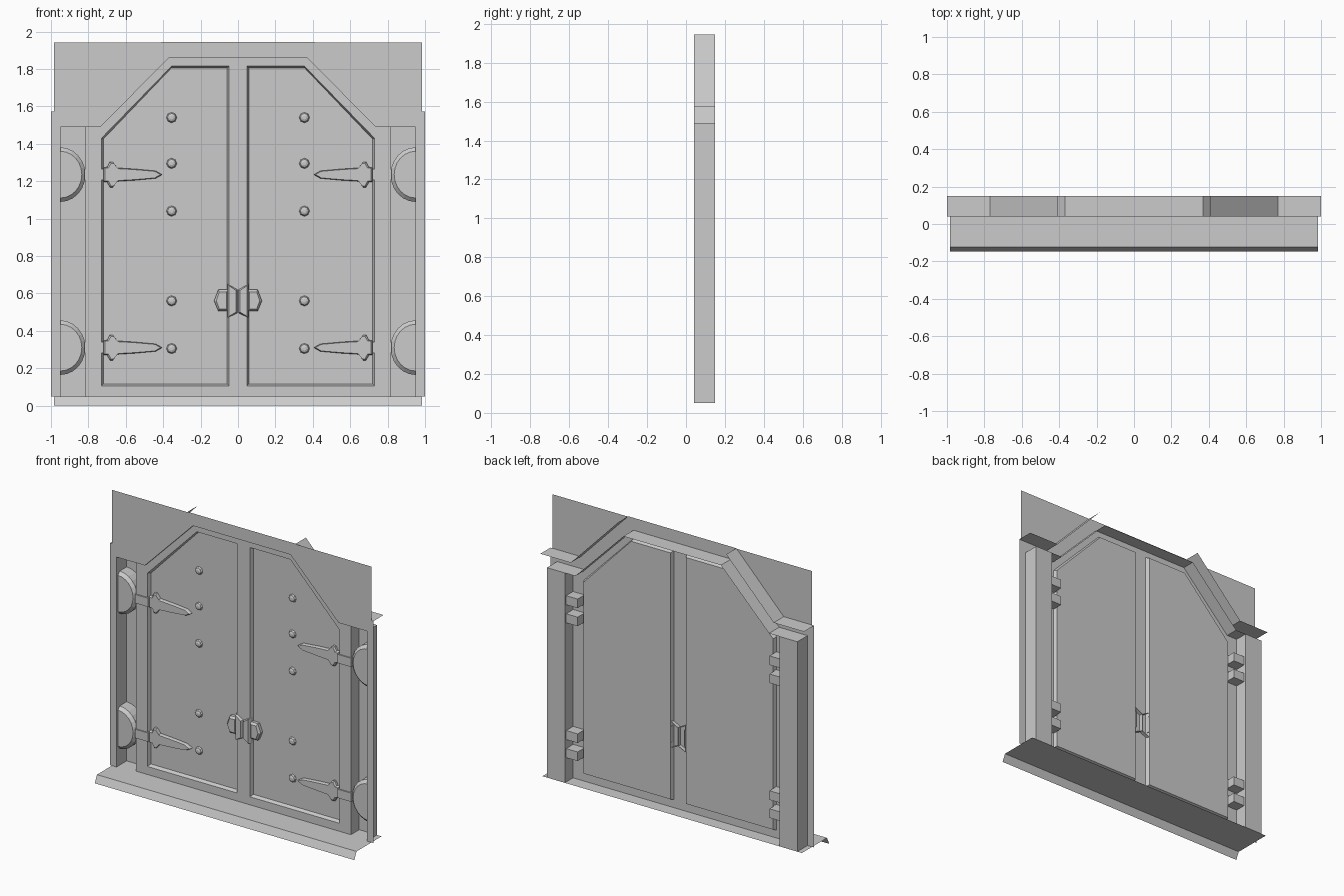
import bpy, bmesh
from math import sin, cos, pi

if "Cube" in bpy.data.objects:
    bpy.data.objects.remove(bpy.data.objects["Cube"])

FRONT, BACK, RAIL, PANEL = 0.04, 0.15, 0.06, 0.085


def finish(name, bm, mirror=True):
    bmesh.ops.remove_doubles(bm, verts=bm.verts, dist=1e-5)
    bmesh.ops.recalc_face_normals(bm, faces=bm.faces)
    me = bpy.data.meshes.new(name)
    bm.to_mesh(me)
    bm.free()
    ob = bpy.data.objects.new(name, me)
    bpy.context.collection.objects.link(ob)
    if mirror:
        ob.modifiers.new("mirror", 'MIRROR').use_axis[0] = True
    return ob


def at(pts, y):
    return [(x, y, z) for x, z in pts]


def skin(bm, rings, closed=False, cap=False):
    """Quads between consecutive rings of points; optional cap on the last ring."""
    vs = [[bm.verts.new(p) for p in r] for r in rings]
    for a, b in zip(vs, vs[1:]):
        n = len(a)
        for i in range(n if closed else n - 1):
            j = (i + 1) % n
            bm.faces.new((a[i], a[j], b[j], b[i]))
    if cap:
        bm.faces.new(vs[-1])


def inset(pts, d):
    """Shrink an outline towards its middle by about d."""
    cx = (min(p[0] for p in pts) + max(p[0] for p in pts)) / 2
    cz = (min(p[1] for p in pts) + max(p[1] for p in pts)) / 2
    w = max(abs(p[0] - cx) for p in pts)
    h = max(abs(p[1] - cz) for p in pts)
    return [(cx + (x - cx) * (1 - d / w), cz + (z - cz) * (1 - d / h)) for x, z in pts]


def raised(bm, pts, y0, y1, bevel):
    """Raised plate with bevelled rim."""
    mid = y1 + (y0 - y1) * 0.4
    skin(bm, [at(pts, y0), at(pts, mid), at(inset(pts, bevel), y1)], True, True)


# Frame: front plate, deep inner wall and outer shoulder wall
outer = [(1, .05), (1, 1.572), (.77, 1.572), (.41, 1.945), (0, 1.945)]
inner = [(.95, .05), (.95, 1.49), (.735, 1.49), (.37, 1.86), (0, 1.86)]
bm = bmesh.new()
skin(bm, [at(outer, FRONT), at(inner, FRONT), at(inner, BACK)])
skin(bm, [at(outer[1:4], FRONT), at(outer[1:4], BACK)])
finish("door_frame", bm)

# Side channels between frame and door
channel = [(.95, BACK), (.815, BACK), (.815, RAIL)]
bm = bmesh.new()
skin(bm, [[(x, y, z) for x, y in channel] for z in (.05, 1.49)])
finish("side_channel", bm)

# Wall sheets filling the upper corners
bm = bmesh.new()
bm.faces.new([bm.verts.new(p) for p in
              at([(.985, 1.572), (.985, 1.942), (.41, 1.942), (.77, 1.572)], FRONT)])
finish("corner_wall", bm)

# Sill with sloping front lip
sill = [(BACK, .05), (-.122, .05), (-.146, 0)]
bm = bmesh.new()
skin(bm, [[(x, y, z) for y, z in sill] for x in (-.985, .985)])
finish("sill", bm, False)

# Door leaves: rails around a recessed panel
leaf = [(0, .05), (.815, .05), (.815, 1.49), (.735, 1.49), (.37, 1.86), (0, 1.86)]
panel = [(.048, .105), (.73, .105), (.73, 1.38), (.73, 1.43), (.355, 1.815), (.048, 1.815)]
bm = bmesh.new()
skin(bm, [at(leaf, RAIL), at(panel, RAIL), at(inset(panel, .01), PANEL)], True, True)
finish("door_leaf", bm)

# Hinge straps, hinge tabs and half-round hinge housings
strap = [(.72, .038), (.70, .04), (.685, .068), (.67, .068), (.645, .036), (.55, .03),
         (.44, .02), (.405, 0)]
strap += [(x, -z) for x, z in reversed(strap[:-1])]
for level, zc in (("upper", 1.235), ("lower", .31)):
    bm = bmesh.new()
    raised(bm, [(x, z + zc) for x, z in strap], PANEL, RAIL, .008)
    finish(level + "_hinge_strap", bm)

    bm = bmesh.new()
    for dz in (-.062, .062):
        tab = [(.728, zc + dz - .031), (.815, zc + dz - .031),
               (.815, zc + dz + .031), (.728, zc + dz + .031)]
        skin(bm, [at(tab, RAIL), at(tab, .135)], True, True)
    # knuckle joining strap and post
    knuckle = [(.72, zc - .03), (.82, zc - .03), (.82, zc + .03), (.72, zc + .03)]
    skin(bm, [at(knuckle, PANEL), at(knuckle, RAIL - .008)], True, True)
    finish(level + "_hinge_tabs", bm)

    bm = bmesh.new()
    arcs = []
    for r, y in ((.146, BACK), (.146, .075), (.125, .055)):
        arcs.append([(.95 - .92 * r * sin(pi * i / 12), y, zc + r * cos(pi * i / 12))
                     for i in range(13)])
    skin(bm, arcs, False, True)
    finish(level + "_hinge_housing", bm)

# Domed bolt heads down each leaf
bm = bmesh.new()
for zc in (1.54, 1.295, 1.04, .56, .305):
    rings = [[(.355 + r * cos(pi * i / 4), y, zc + r * sin(pi * i / 4)) for i in range(8)]
             for r, y in ((.028, PANEL), (.022, .074), (.01, .069))]
    skin(bm, rings, True, True)
finish("bolts", bm)

# Latch: bow-tie centre plates and side grips
bm = bmesh.new()
raised(bm, [(.002, .495), (.056, .47), (.056, .65), (.002, .62)], PANEL, .042, .008)
finish("latch_plate", bm)
bm = bmesh.new()
raised(bm, [(.05, .505), (.105, .505), (.128, .56), (.105, .62), (.05, .62)], PANEL, .05, .012)
finish("latch_grip", bm)
